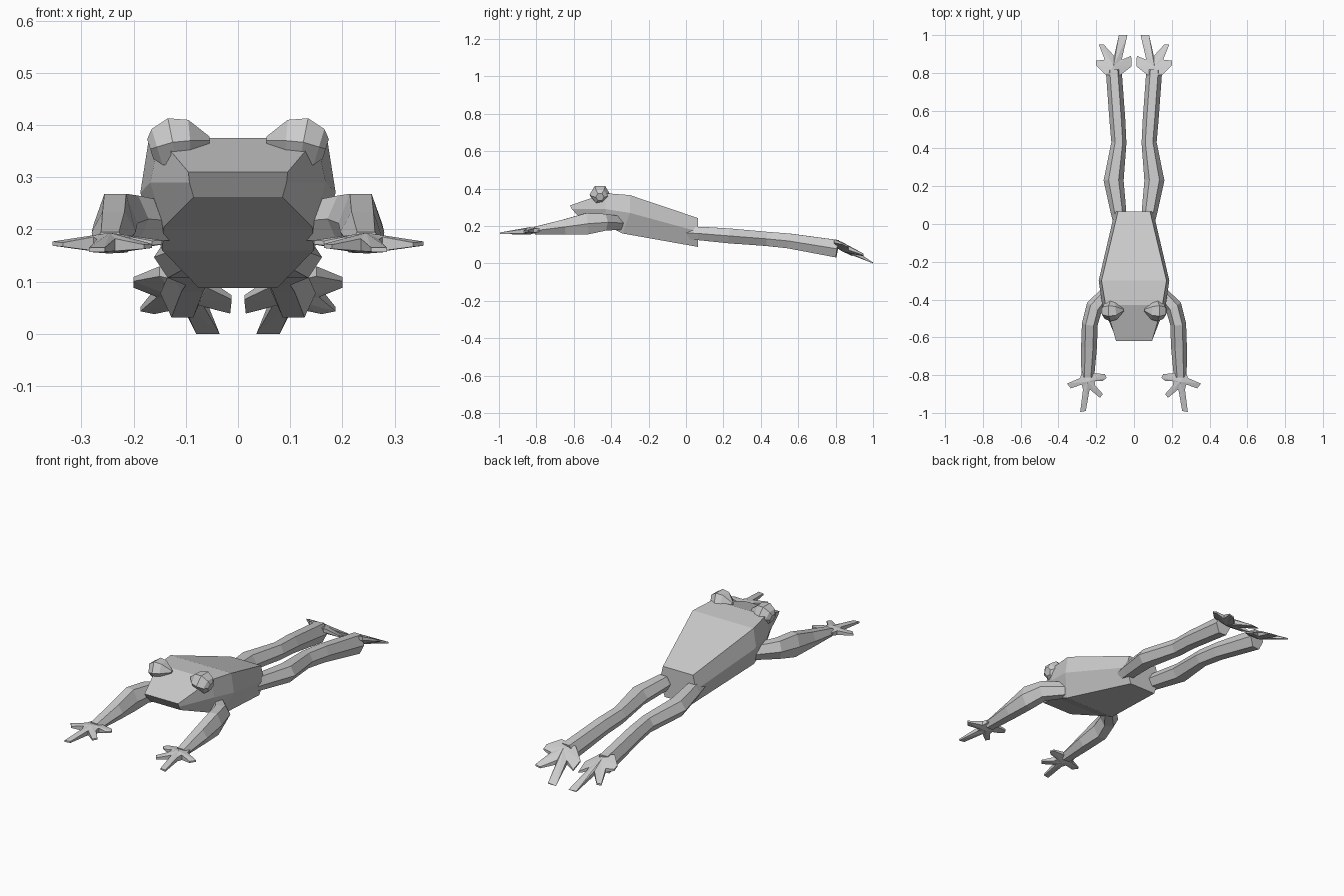
import bpy, bmesh
from math import cos, sin, pi
from mathutils import Vector

cube = bpy.data.objects.get("Cube")
if cube:
    bpy.data.objects.remove(cube, do_unlink=True)

grey = bpy.data.materials.new("plain grey")
grey.use_nodes = True
colour = (0.6, 0.6, 0.6, 1)
grey.diffuse_color = colour
grey.node_tree.nodes["Principled BSDF"].inputs["Base Color"].default_value = colour


def finish(bm, name):
    bmesh.ops.recalc_face_normals(bm, faces=bm.faces)
    mesh = bpy.data.meshes.new(name)
    bm.to_mesh(mesh)
    bm.free()
    mesh.materials.append(grey)
    obj = bpy.data.objects.new(name, mesh)
    bpy.context.collection.objects.link(obj)
    return obj


def loft(name, rings):
    """Skin a closed tube over rings of points with equal counts."""
    bm = bmesh.new()
    loops = [[bm.verts.new(p) for p in ring] for ring in rings]
    n = len(loops[0])
    for a, b in zip(loops, loops[1:]):
        for i in range(n):
            j = (i + 1) % n
            bm.faces.new((a[i], a[j], b[j], b[i]))
    bm.faces.new(loops[0])
    bm.faces.new(loops[-1])
    return finish(bm, name)


def limb(name, side, sections, sides=6):
    """Limb from (x, y, z, half width, half height) sections."""
    pts = [Vector((side * s[0], s[1], s[2])) for s in sections]
    rings = []
    for i, (p, s) in enumerate(zip(pts, sections)):
        t = pts[min(i + 1, len(pts) - 1)] - pts[max(i - 1, 0)]
        across = t.cross(Vector((0, 0, 1))).normalized()
        up = across.cross(t).normalized()
        angles = [2 * pi * k / sides for k in range(sides)]
        rings.append([p + across * s[3] * cos(a) + up * s[4] * 1.15 * sin(a)
                      for a in angles])
    return loft(name, rings)


def paw(name, side, outline, centre, thick, height):
    """Webbed paw: an outline fanned to a thick centre, thin at the tips."""
    bm = bmesh.new()
    c = Vector(centre)
    hubs = [bm.verts.new((side * c.x, c.y, height(*c) + s * thick)) for s in (1, -1)]
    rims = []
    for s in (1, -1):
        rim = []
        for x, y in outline:
            t = max(0.004, thick * (1 - (Vector((x, y)) - c).length / 0.1))
            rim.append(bm.verts.new((side * x, y, max(0, height(x, y) + s * t))))
        rims.append(rim)
    n = len(outline)
    for i in range(n):
        j = (i + 1) % n
        for hub, rim in zip(hubs, rims):
            bm.faces.new((hub, rim[i], rim[j]))
        bm.faces.new((rims[0][i], rims[0][j], rims[1][j], rims[1][i]))
    return finish(bm, name)


# Body: hexagonal rings of (y, z, half width) for top, flank and belly
body_sections = [
    ((-0.62, 0.31, 0.095), (-0.61, 0.29, 0.093), (-0.585, 0.262, 0.085)),
    ((-0.43, 0.375, 0.15), (-0.43, 0.29, 0.168), (-0.43, 0.205, 0.142)),
    ((-0.30, 0.365, 0.172), (-0.30, 0.27, 0.187), (-0.34, 0.16, 0.145)),
    ((0.065, 0.242, 0.085), (0.065, 0.17, 0.102), (0.065, 0.088, 0.075)),
]
body_rings = []
for section in body_sections:
    right = [(w, y, z) for y, z, w in section]
    body_rings.append(right + [(-x, y, z) for x, y, z in reversed(right)])
loft("body", body_rings)

arm = [(0.13, -0.35, 0.215, 0.035, 0.035), (0.21, -0.44, 0.22, 0.045, 0.045),
       (0.234, -0.53, 0.212, 0.042, 0.057), (0.238, -0.65, 0.195, 0.042, 0.04),
       (0.245, -0.81, 0.175, 0.034, 0.02)]
leg = [(0.07, -0.03, 0.165, 0.03, 0.03), (0.083, 0.07, 0.16, 0.042, 0.036),
       (0.108, 0.23, 0.147, 0.053, 0.04), (0.08, 0.43, 0.131, 0.04, 0.038),
       (0.088, 0.55, 0.12, 0.042, 0.04), (0.107, 0.81, 0.078, 0.042, 0.047)]
hand = [(0.205, -0.79), (0.155, -0.795), (0.145, -0.815), (0.165, -0.83),
        (0.21, -0.825), (0.205, -0.855), (0.165, -0.9), (0.18, -0.92),
        (0.235, -0.875), (0.255, -0.99), (0.285, -0.995), (0.27, -0.875),
        (0.277, -0.85), (0.335, -0.87), (0.355, -0.845), (0.285, -0.815),
        (0.275, -0.78)]
foot = [(0.07, 0.79), (0.012, 0.835), (0.015, 0.89), (0.065, 0.87),
        (0.035, 1.0), (0.08, 1.0), (0.105, 0.89), (0.16, 0.95),
        (0.187, 0.95), (0.155, 0.87), (0.2, 0.865), (0.2, 0.84), (0.15, 0.79)]

for side, label in ((1, "left"), (-1, "right")):
    limb(label + "_arm", side, arm)
    limb(label + "_leg", side, leg)
    paw(label + "_hand", side, hand, (0.245, -0.835), 0.02,
        lambda x, y: 0.175 + 0.08 * (y + 0.82))
    paw(label + "_foot", side, foot, (0.108, 0.835), 0.025,
        lambda x, y: 0.075 - 0.5 * (y - 0.86) + 0.2 * (x - 0.1))
    # Bulging eye: pointed at the inside, flat on the outside
    eye = [(0.055, -0.455, 0.37, 0.008, 0.008), (0.095, -0.46, 0.37, 0.046, 0.04),
           (0.125, -0.46, 0.367, 0.056, 0.047), (0.155, -0.46, 0.358, 0.042, 0.036),
           (0.168, -0.46, 0.354, 0.022, 0.02)]
    limb(label + "_eye", side, eye)
